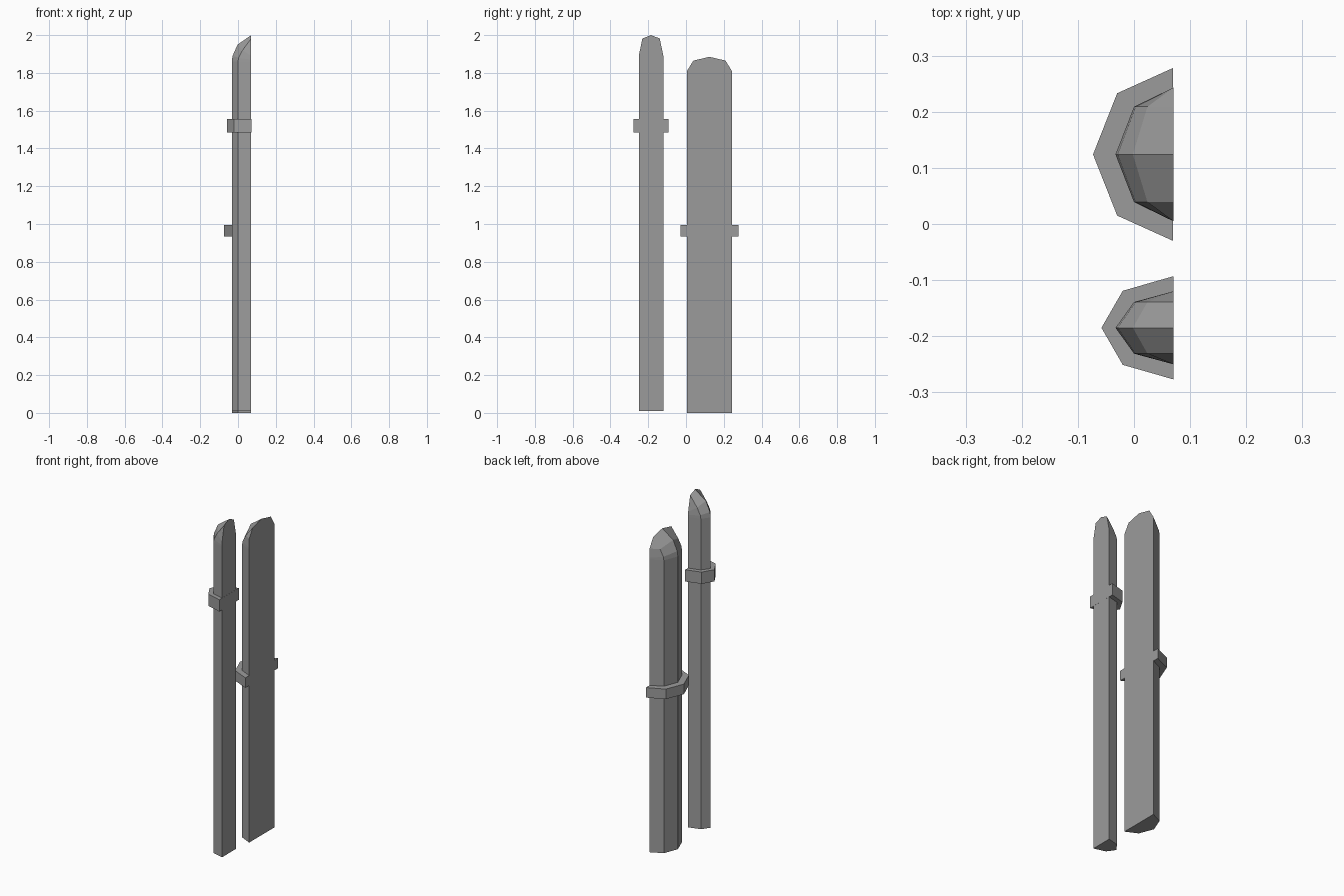
import bpy, bmesh

cube = bpy.data.objects.get("Cube")
if cube:
    bpy.data.objects.remove(cube)

grey = bpy.data.materials.new("plain grey")
grey.use_nodes = True
colour = (0.33, 0.33, 0.33, 1)
grey.diffuse_color = colour
grey.node_tree.nodes["Principled BSDF"].inputs["Base Color"].default_value = colour

BACK = 0.07  # x of the flat back plane


def finish(name, bm):
    bmesh.ops.recalc_face_normals(bm, faces=bm.faces)
    mesh = bpy.data.meshes.new(name)
    bm.to_mesh(mesh)
    bm.free()
    mesh.materials.append(grey)
    obj = bpy.data.objects.new(name, mesh)
    bpy.context.collection.objects.link(obj)


def ring(bm, cy, corner, side, centre):
    """Mirror (x, half width, z) points into a five point section."""
    pts = [(corner, -1), (side, -1), (centre, 0), (side, 1), (corner, 1)]
    return [bm.verts.new((p[0], cy + s * p[1], p[2])) for p, s in pts]


def bridge(bm, low, high):
    for i in range(5):
        j = (i + 1) % 5
        bm.faces.new((low[i], low[j], high[j], high[i]))


# Faceted plank with a flat back and a bevelled, rounded tip
def plank(name, cy, bottom, top, w_corner, w_side, corner_z, ridge_z):
    bm = bmesh.new()

    def section(zc, zs, zm, xs, xm):
        return ring(bm, cy, (BACK, w_corner, zc), (xs, w_side, zs), (xm, 0, zm))

    rings = [section(bottom, bottom, bottom, 0, -0.033),
             section(top - 0.14, top - 0.14, top - 0.14, 0, -0.033),
             section(top - 0.13, top - 0.12, top - 0.11, 0.003, -0.029),
             section(corner_z, top - 0.08, top - 0.05, 0.024, -0.002)]
    for low, high in zip(rings, rings[1:]):
        bridge(bm, low, high)
    bm.faces.new(rings[0])
    # Sloping tip facets up to the ridge on the back plane
    r0, r1, r2 = [bm.verts.new((BACK, cy + y, z)) for y, z in
                  ((-w_side, ridge_z), (0, top), (w_side, ridge_z))]
    a, b, c, d, e = rings[-1]
    for face in ((a, b, r0), (b, c, r1, r0), (c, d, r2, r1), (d, e, r2),
                 (a, r0, r1, r2, e)):
        bm.faces.new(face)
    finish(name, bm)


# Solid collar wrapped around a plank
def collar(name, cy, z0, z1, back, w_corner, side_x, w_side, front_x):
    bm = bmesh.new()
    low, high = [ring(bm, cy, (back, w_corner, z), (side_x, w_side, z), (front_x, 0, z))
                 for z in (z0, z1)]
    bridge(bm, low, high)
    bm.faces.new(low)
    bm.faces.new(high)
    finish(name, bm)


plank("narrow_plank", -0.185, 0.01, 2.0, 0.065, 0.046, 1.89, 1.982)
plank("wide_plank", 0.124, 0.0, 1.885, 0.119, 0.085, 1.81, 1.865)
collar("narrow_plank_collar", -0.185, 1.485, 1.555, BACK + 0.0005, 0.092, -0.02, 0.066, -0.058)
collar("wide_plank_collar", 0.124, 0.935, 0.995, BACK - 0.0005, 0.154, -0.03, 0.109, -0.073)
